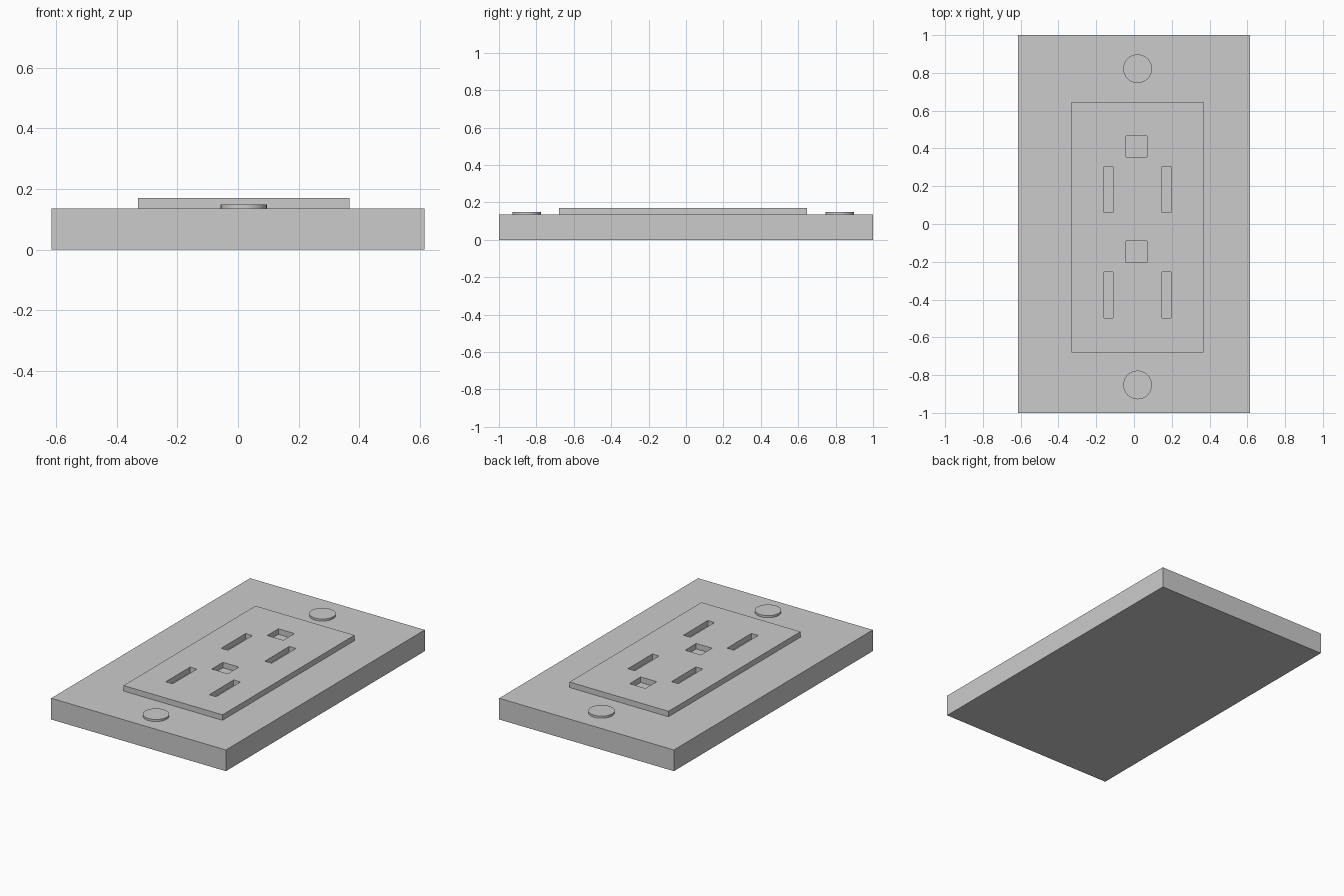
import bpy
import bmesh
from mathutils import Matrix, Vector

if "Cube" in bpy.data.objects:
    bpy.data.objects.remove(bpy.data.objects["Cube"])


def boxes(name, extents):
    """One object made of axis-aligned boxes, each (x0, x1, y0, y1, z0, z1)."""
    bm = bmesh.new()
    for x0, x1, y0, y1, z0, z1 in extents:
        centre = Vector(((x0 + x1) / 2, (y0 + y1) / 2, (z0 + z1) / 2))
        size = Matrix.Diagonal((x1 - x0, y1 - y0, z1 - z0, 1))
        bmesh.ops.create_cube(bm, size=1, matrix=Matrix.Translation(centre) @ size)
    mesh = bpy.data.meshes.new(name)
    bm.to_mesh(mesh)
    bm.free()
    obj = bpy.data.objects.new(name, mesh)
    bpy.context.collection.objects.link(obj)
    return obj


PLATE_TOP = 0.135
FACE_TOP = 0.17

# Wall plate
boxes("wall_plate", [(-0.615, 0.615, -1, 1, 0, PLATE_TOP)])

# Raised socket face
face = boxes("socket_face", [(-0.33, 0.367, -0.68, 0.647, PLATE_TOP, FACE_TOP)])

# Openings: a square hole above two slots, repeated for both sockets
holes = []
for dy in (0, -0.558):
    for x0, x1, y0, y1 in ((-0.042, 0.07, 0.355, 0.467),
                           (-0.16, -0.112, 0.06, 0.305),
                           (0.147, 0.195, 0.06, 0.305)):
        holes.append((x0, x1, y0 + dy, y1 + dy, PLATE_TOP - 0.02, FACE_TOP + 0.02))
cutter = boxes("opening_cutter", holes)
cutter.hide_render = True
cutter.display_type = 'WIRE'

cut = face.modifiers.new("openings", 'BOOLEAN')
cut.operation = 'DIFFERENCE'
cut.solver = 'EXACT'
cut.object = cutter

# Screw heads
for name, y in (("upper_screw", 0.822), ("lower_screw", -0.852)):
    bpy.ops.mesh.primitive_cylinder_add(vertices=32, radius=0.076, depth=0.022,
                                        location=(0.019, y, 0.137))
    bpy.context.object.name = name
    bpy.ops.object.shade_smooth_by_angle()
